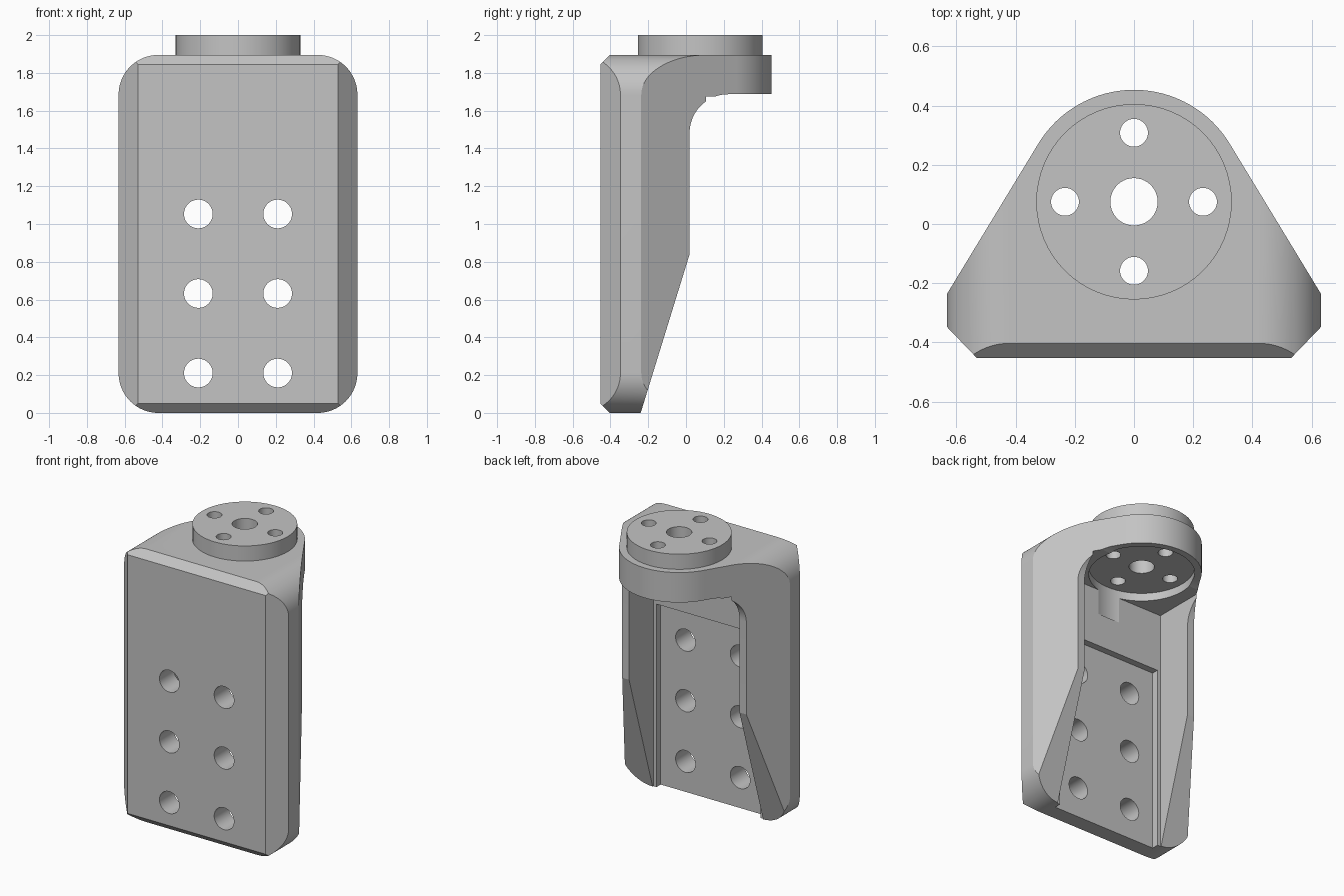
import bpy
import bmesh
from math import cos, sin, radians
from mathutils import Vector

old = bpy.data.objects.get("Cube")
if old:
    bpy.data.objects.remove(old, do_unlink=True)

grey = bpy.data.materials.new("machined_grey")
grey.use_nodes = True
grey.diffuse_color = (0.55, 0.55, 0.55, 1)
grey.node_tree.nodes["Principled BSDF"].inputs["Base Color"].default_value = grey.diffuse_color

PLACE = {"x": lambda a, b, h: Vector((h, a, b)),
         "y": lambda a, b, h: Vector((a, h, b)),
         "z": lambda a, b, h: Vector((a, b, h))}


def arc(cx, cy, r, start, end, steps=20):
    angles = [radians(start + (end - start) * i / steps) for i in range(steps + 1)]
    return [(cx + r * cos(t), cy + r * sin(t)) for t in angles]


def circle(cx, cy, r, steps=64):
    return arc(cx, cy, r, 0, 360, steps)[:-1]


def rect(x0, x1, y0, y1):
    return [(x0, y0), (x1, y0), (x1, y1), (x0, y1)]


def prism(name, points, axis, low, high):
    """Extrude a closed outline along an axis."""
    bm = bmesh.new()
    face = bm.faces.new([bm.verts.new(PLACE[axis](a, b, low)) for a, b in points])
    moved = bmesh.ops.extrude_face_region(bm, geom=[face])["geom"]
    verts = [v for v in moved if isinstance(v, bmesh.types.BMVert)]
    bmesh.ops.translate(bm, verts=verts, vec=PLACE[axis](0, 0, high - low))
    bmesh.ops.recalc_face_normals(bm, faces=bm.faces)
    mesh = bpy.data.meshes.new(name)
    bm.to_mesh(mesh)
    bm.free()
    mesh.materials.append(grey)
    obj = bpy.data.objects.new(name, mesh)
    bpy.context.collection.objects.link(obj)
    return obj


def combine(target, tool, operation):
    """Apply a boolean and discard the tool object."""
    mod = target.modifiers.new(tool.name, "BOOLEAN")
    mod.object, mod.operation, mod.solver = tool, operation, "EXACT"
    bpy.context.view_layer.objects.active = target
    bpy.ops.object.modifier_apply(modifier=mod.name)
    bpy.data.objects.remove(tool, do_unlink=True)


TOP, HALF, CORNER = 1.895, 0.632, 0.21
BOSS_Y = 0.075

# Rounded front silhouette
silhouette = []
for cx, cz, start in ((1, 1, 0), (-1, 1, 90), (-1, -1, 180), (1, -1, 270)):
    silhouette += arc(cx * (HALF - CORNER), TOP / 2 + cz * (TOP / 2 - CORNER),
                      CORNER, start, start + 90)
bracket = prism("bracket_body", silhouette, "y", -0.6, 0.6)

# Plan outline: chamfered front corners, tapering sides, round nose
outline = [(-HALF, -0.237), (-HALF, -0.347), (-0.53, -0.453),
           (0.53, -0.453), (HALF, -0.347), (HALF, -0.237)]
outline += arc(0, BOSS_Y, 0.378, 31, 149, 40)
combine(bracket, prism("plan_outline", outline, "z", -0.2, 2.2), "INTERSECT")

# Side profile: sloped rib foot, filleted overhang
profile = [(-0.453, 0.05), (-0.403, 0), (-0.24, 0), (0.019, 0.84)]
profile += arc(0.224, 1.482, 0.205, 180, 90)
profile += [(0.5, 1.687), (0.5, TOP), (-0.403, TOP), (-0.453, 1.845)]
combine(bracket, prism("side_profile", profile, "x", -1, 1), "INTERSECT")

# Round boss on top
combine(bracket, prism("top_boss", circle(0, BOSS_Y, 0.33), "z", 1.8, 2), "UNION")

# Pocket between the ribs, deeper seat panel, clearance under the boss
combine(bracket, prism("rib_pocket", rect(-0.424, 0.424, -0.247, 0.7), "z", -0.1, 1.675), "DIFFERENCE")
combine(bracket, prism("seat_panel", rect(-0.40, 0.40, -0.294, 0.1), "z", -0.1, 1.27), "DIFFERENCE")
combine(bracket, prism("boss_clearance", circle(0, BOSS_Y, 0.333), "z", 1.5, 1.73), "DIFFERENCE")

# Bolt holes through the boss
bolts = [(0, 0, 0.08)]
bolts += [(0.233 * x, 0.233 * y, 0.047) for x, y in ((1, 0), (-1, 0), (0, 1), (0, -1))]
for x, y, r in bolts:
    combine(bracket, prism("boss_hole", circle(x, BOSS_Y + y, r, 40), "z", 1.5, 2.2), "DIFFERENCE")

# Two columns of holes through the front plate
for x in (-0.21, 0.21):
    for row in range(3):
        hole = circle(x, 0.211 + 0.421 * row, 0.076, 40)
        combine(bracket, prism("plate_hole", hole, "y", -0.6, -0.1), "DIFFERENCE")

# Smooth curves, crisp chamfers
bpy.ops.object.select_all(action="DESELECT")
bracket.select_set(True)
bpy.context.view_layer.objects.active = bracket
bpy.ops.object.shade_smooth_by_angle(angle=radians(14))
